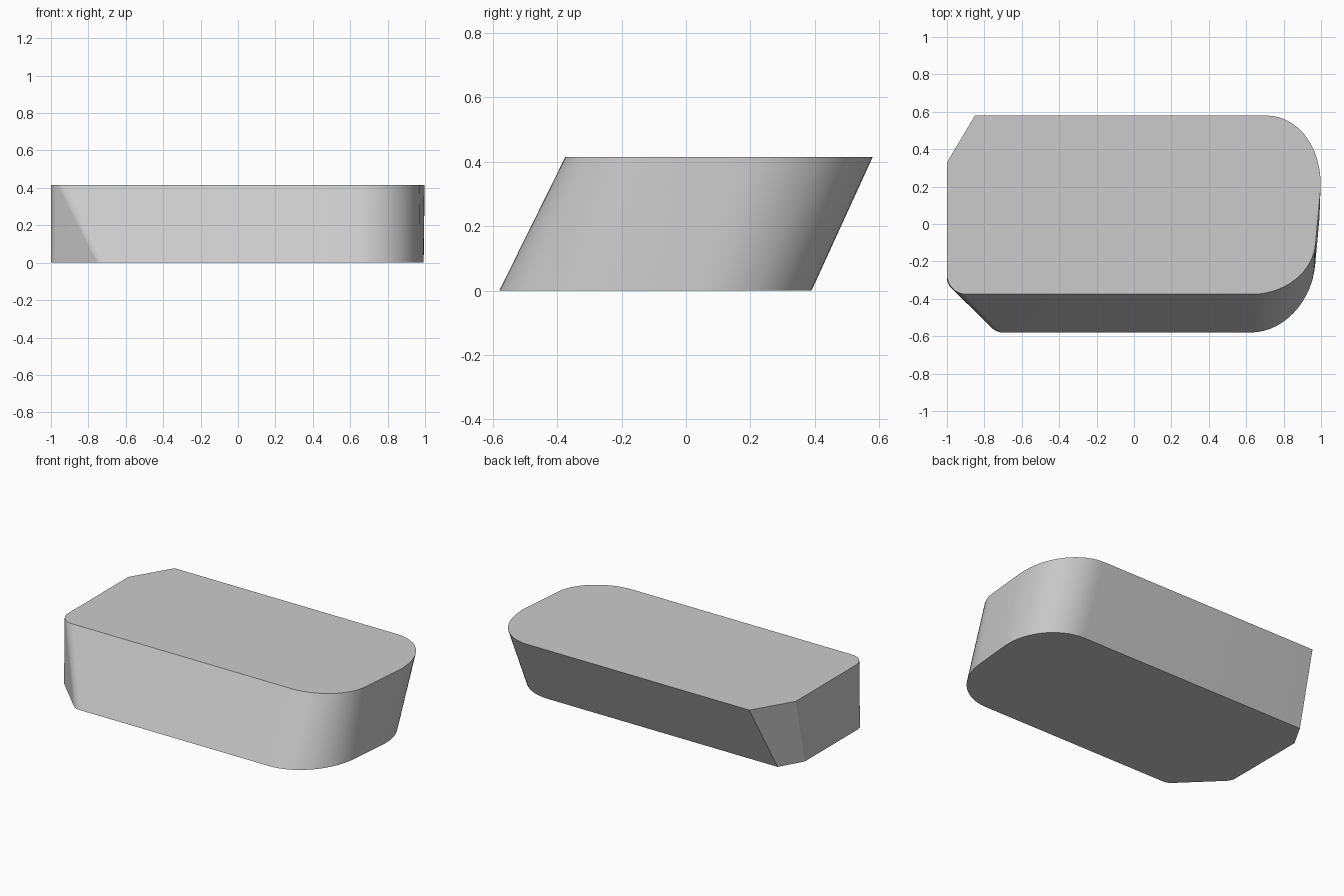
import bpy, bmesh, math
from mathutils import Vector

cube = bpy.data.objects.get("Cube")
if cube:
    bpy.data.objects.remove(cube)

HEIGHT = 0.415
STEPS = 14


def outline(corners, z):
    """Closed outline whose corners are rounded by elliptical arcs."""
    pts = []
    for i, (x, y, before, after) in enumerate(corners):
        c = Vector((x, y, z))
        prev = Vector((*corners[i - 1][:2], z))
        nxt = Vector((*corners[(i + 1) % len(corners)][:2], z))
        if before == 0:
            pts.append(c)
            continue
        u = (c - nxt).normalized() * after
        v = (c - prev).normalized() * before
        centre = c - u - v
        for k in range(STEPS + 1):
            a = math.pi / 2 * k / STEPS
            pts.append(centre + u * math.cos(a) + v * math.sin(a))
    return pts


# Corners run anticlockwise from the left end: x, y, rounding before, after
bottom = [(-1, -0.32, 0.03, 0.03), (-0.735, -0.58, 0.03, 0.03),
          (0.935, -0.58, 0.31, 0.36), (1.025, 0.39, 0.37, 0.33),
          (-0.915, 0.39, 0, 0), (-1, 0.24, 0, 0)]
top = [(-1, -0.315, 0.04, 0.04), (-0.94, -0.375, 0.04, 0.04),
       (0.945, -0.375, 0.31, 0.265), (1.035, 0.58, 0.42, 0.33),
       (-0.85, 0.58, 0, 0), (-1, 0.33, 0, 0)]

# Slanted block lofted between the two outlines
bm = bmesh.new()
low = [bm.verts.new(p) for p in outline(bottom, 0)]
high = [bm.verts.new(p) for p in outline(top, HEIGHT)]
bm.faces.new(low[::-1])
bm.faces.new(high)
for i in range(len(low)):
    j = (i + 1) % len(low)
    bm.faces.new((low[i], low[j], high[j], high[i]))
mesh = bpy.data.meshes.new("slanted_block")
bm.to_mesh(mesh)
bm.free()
block = bpy.data.objects.new("slanted_block", mesh)
bpy.context.collection.objects.link(block)

# Plain grey
grey = bpy.data.materials.new("light_grey")
grey.use_nodes = True
colour = (0.6, 0.6, 0.6, 1)
grey.diffuse_color = colour
grey.node_tree.nodes["Principled BSDF"].inputs["Base Color"].default_value = colour
mesh.materials.append(grey)

bpy.ops.object.select_all(action='DESELECT')
block.select_set(True)
bpy.context.view_layer.objects.active = block
bpy.ops.object.shade_smooth_by_angle(angle=math.radians(25))
